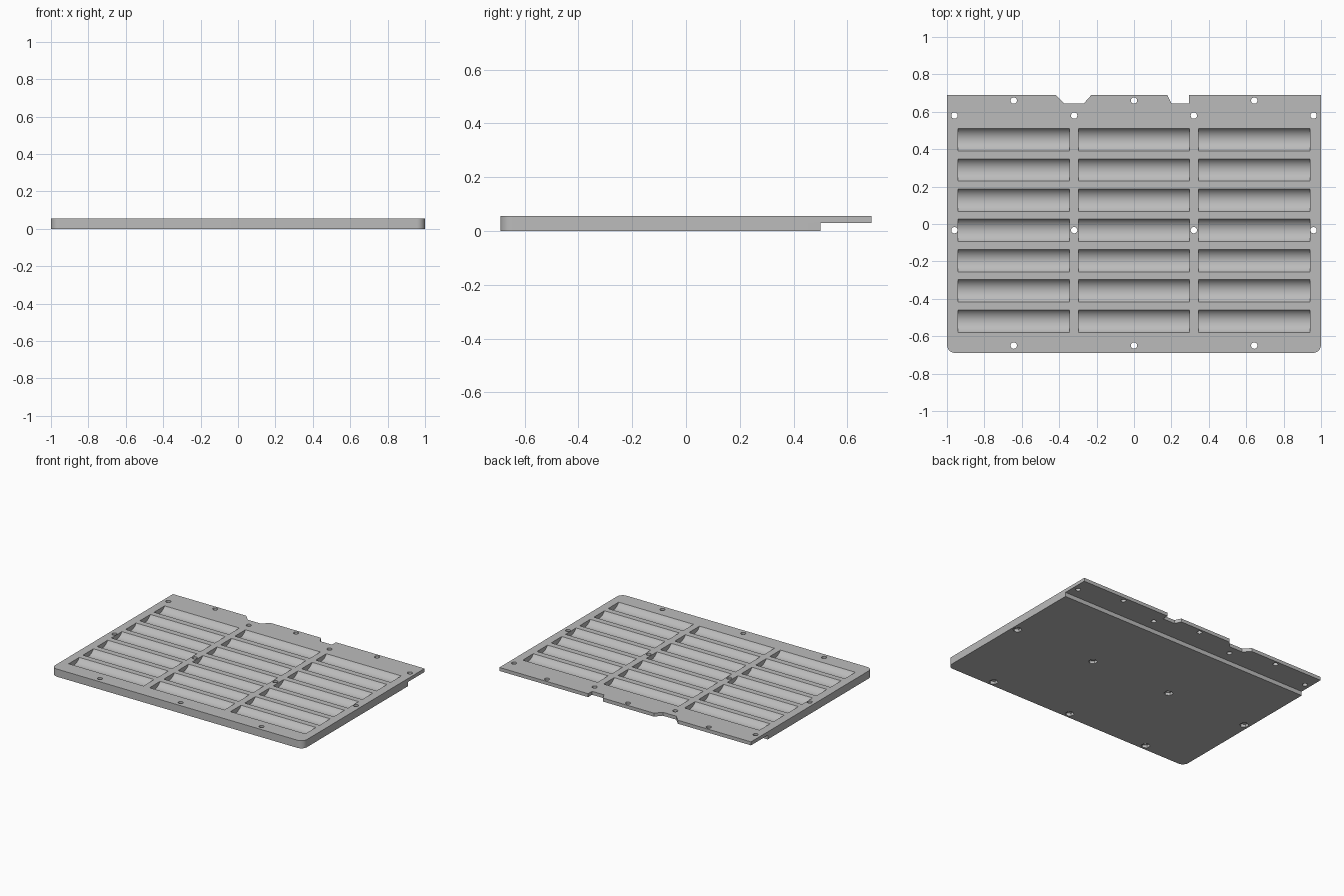
import bpy, bmesh, math
from mathutils import Matrix, Vector

if "Cube" in bpy.data.objects:
    bpy.data.objects.remove(bpy.data.objects["Cube"])

THICK, LIP_Z, HALF_Y = 0.055, 0.03, 0.69

grey = bpy.data.materials.new("plain grey")
grey.diffuse_color = (0.5, 0.5, 0.5, 1)
grey.use_nodes = True
grey.node_tree.nodes["Principled BSDF"].inputs["Base Color"].default_value = grey.diffuse_color


def make_object(name, bm):
    bmesh.ops.recalc_face_normals(bm, faces=bm.faces)
    mesh = bpy.data.meshes.new(name)
    bm.to_mesh(mesh)
    bm.free()
    mesh.materials.append(grey)
    ob = bpy.data.objects.new(name, mesh)
    bpy.context.collection.objects.link(ob)
    return ob


def add_cylinder(bm, pos, radius, length, sides, axis="Z"):
    rot = Matrix.Rotation(math.pi / 2, 4, "Y") if axis == "X" else Matrix()
    bmesh.ops.create_cone(bm, cap_ends=True, segments=sides, radius1=radius,
                          radius2=radius, depth=length,
                          matrix=Matrix.Translation(pos) @ rot)


def cut(target, name, bm):
    cutter = make_object(name, bm)
    cutter.hide_render = True
    mod = target.modifiers.new(name, "BOOLEAN")
    mod.operation, mod.solver, mod.object = "DIFFERENCE", "EXACT", cutter
    bpy.context.view_layer.objects.active = target
    bpy.ops.object.modifier_apply(modifier=mod.name)
    bpy.data.objects.remove(cutter)


# Plate outline: rounded front corners, two notches in the back edge
def corner(cx, cy, r, start):
    return [(cx + r * math.cos(start + i * math.pi / 16),
             cy + r * math.sin(start + i * math.pi / 16)) for i in range(9)]


R, NOTCH_Y = 0.045, 0.645
outline = corner(-1 + R, -HALF_Y + R, R, math.pi)
outline += corner(1 - R, -HALF_Y + R, R, 1.5 * math.pi)
outline += [(1, HALF_Y), (0.295, HALF_Y), (0.295, NOTCH_Y), (0.2, NOTCH_Y),
            (0.178, HALF_Y), (-0.228, HALF_Y), (-0.268, NOTCH_Y),
            (-0.375, NOTCH_Y), (-0.418, HALF_Y), (-1, HALF_Y)]
bm = bmesh.new()
face = bm.faces.new([bm.verts.new((x, y, 0)) for x, y in outline])
ext = bmesh.ops.extrude_face_region(bm, geom=[face])
bmesh.ops.translate(bm, vec=(0, 0, THICK),
                    verts=[v for v in ext["geom"] if isinstance(v, bmesh.types.BMVert)])
plate = make_object("tray_plate", bm)

# Step under the back edge leaves a thin lip
bm = bmesh.new()
bmesh.ops.create_cube(bm, size=1, matrix=Matrix.Translation((0, 0.8, LIP_Z - 0.1))
                      @ Matrix.Diagonal((3, 0.6, 0.2, 1)))
cut(plate, "lip_step", bm)

# Rounded troughs, three columns of seven
DEPTH, HALF_W = 0.033, 0.06
radius = (HALF_W ** 2 + DEPTH ** 2) / (2 * DEPTH)
bm = bmesh.new()
for x in (-0.643, 0, 0.643):
    for row in range(7):
        add_cylinder(bm, Vector((x, 0.45 - 0.1615 * row, THICK - DEPTH + radius)),
                     radius, 0.595, 64, "X")
cut(plate, "troughs", bm)

# Screw holes, with hexagonal nut pockets under the thick part
holes = [(x, y) for y in (0.66, -0.65) for x in (-0.643, 0, 0.643)]
holes += [(x, y) for y in (0.58, -0.033) for x in (-0.96, -0.32, 0.32, 0.96)]
bm = bmesh.new()
for x, y in holes:
    add_cylinder(bm, Vector((x, y, THICK / 2)), 0.017, 0.2, 24)
cut(plate, "screw_holes", bm)
bm = bmesh.new()
for x, y in holes:
    if y < 0.5:
        add_cylinder(bm, Vector((x, y, -0.03)), 0.03, 0.1, 6)
cut(plate, "nut_pockets", bm)

# Smooth the curved walls, keep the edges sharp
bpy.ops.object.select_all(action="DESELECT")
plate.select_set(True)
bpy.context.view_layer.objects.active = plate
bpy.ops.object.shade_smooth_by_angle(angle=math.radians(30))
